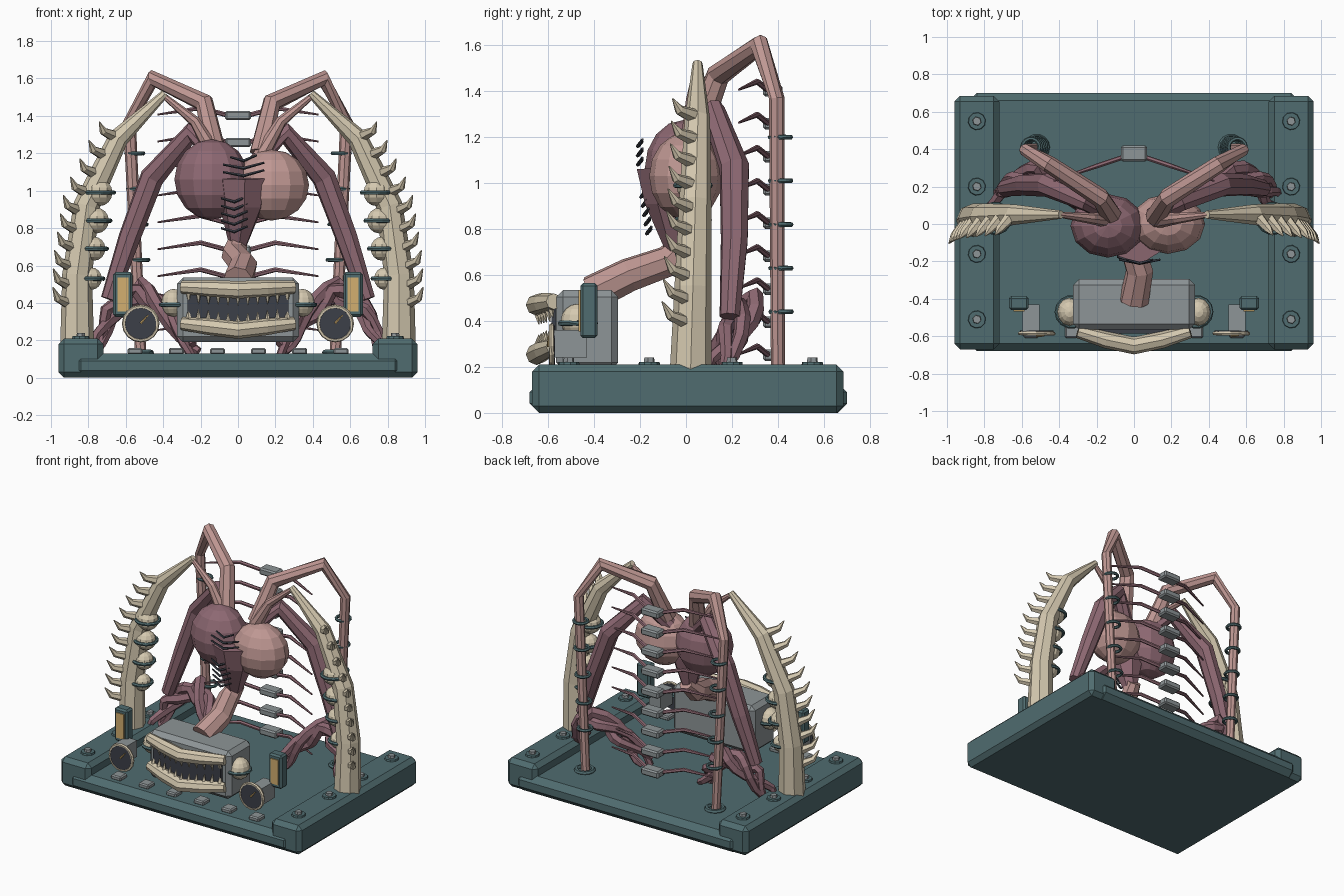
import bpy, bmesh, math
from mathutils import Vector, Matrix

if "Cube" in bpy.data.objects:
    bpy.data.objects.remove(bpy.data.objects["Cube"])

def mat(name, c):
    m = bpy.data.materials.new(name)
    m.diffuse_color = (*c, 1)
    m.use_nodes = True
    m.node_tree.nodes["Principled BSDF"].inputs["Base Color"].default_value = m.diffuse_color
    return m

TEAL = mat("teal_metal", (0.08, 0.15, 0.16))
BONE = mat("bone", (0.66, 0.58, 0.43))
PINK = mat("pink_flesh", (0.52, 0.31, 0.29))
MAROON = mat("dark_flesh", (0.27, 0.14, 0.17))
GREY = mat("grey_metal", (0.27, 0.30, 0.31))
DARK = mat("dark_metal", (0.045, 0.05, 0.065))
TAN = mat("tan_glow", (0.65, 0.43, 0.16))

def finish(name, bm, m):
    bmesh.ops.recalc_face_normals(bm, faces=bm.faces)
    me = bpy.data.meshes.new(name)
    bm.to_mesh(me)
    bm.free()
    me.materials.append(m)
    ob = bpy.data.objects.new(name, me)
    bpy.context.collection.objects.link(ob)
    return ob

def box(name, lo, hi, m, bevel=0.0):
    lo, hi = Vector(lo), Vector(hi)
    bm = bmesh.new()
    bmesh.ops.create_cube(bm, size=1, matrix=Matrix.Translation((lo + hi) / 2) @ Matrix.Diagonal((*(hi - lo), 1)))
    if bevel:
        bmesh.ops.bevel(bm, geom=bm.edges[:], offset=bevel, segments=1, affect='EDGES')
    return finish(name, bm, m)

def ball(name, c, r, m, seg=12, rings=8):
    bm = bmesh.new()
    bmesh.ops.create_uvsphere(bm, u_segments=seg, v_segments=rings, radius=1,
                              matrix=Matrix.Translation(c) @ Matrix.Diagonal((*r, 1)))
    return finish(name, bm, m)

def tube(name, pts, radii, m, n=8, closed=False):
    """Sweep an n-sided ring along a path with a radius at each point."""
    pts = [Vector(p) for p in pts]
    k = len(pts)
    bm, loops, u = bmesh.new(), [], None
    for i, p in enumerate(pts):
        a = pts[(i - 1) % k] if closed else pts[max(i - 1, 0)]
        b = pts[(i + 1) % k] if closed else pts[min(i + 1, k - 1)]
        t = (b - a).normalized()
        if u is None:
            u = t.orthogonal()
        u = (u - t * u.dot(t)).normalized()
        v = t.cross(u)
        loops.append([bm.verts.new(p + radii[i] * (u * math.cos(w) + v * math.sin(w)))
                      for w in (2 * math.pi * j / n for j in range(n))])
    for i in range(k if closed else k - 1):
        A, B = loops[i], loops[(i + 1) % k]
        for j in range(n):
            bm.faces.new((A[j], A[(j + 1) % n], B[(j + 1) % n], B[j]))
    if not closed:
        bm.faces.new(loops[0])
        bm.faces.new(loops[-1])
    return finish(name, bm, m)

def ring(name, c, R, r, m, axis='Z', n=14):
    c, pts = Vector(c), []
    for i in range(n):
        a = 2 * math.pi * i / n
        x, y = R * math.cos(a), R * math.sin(a)
        pts.append(c + Vector((x, y, 0) if axis == 'Z' else (x, 0, y)))
    return tube(name, pts, [r] * n, m, 6, True)

def along(pts, t):
    """Point at fraction t of a polyline, by index."""
    f = t * (len(pts) - 1)
    i = min(int(f), len(pts) - 2)
    return Vector(pts[i]).lerp(Vector(pts[i + 1]), f - i)

def at_z(pts, z):
    """Point of a rising polyline at height z."""
    for a, b in zip(pts, pts[1:]):
        if a[2] <= z <= b[2]:
            return Vector(a).lerp(Vector(b), (z - a[2]) / (b[2] - a[2]))
    return Vector(pts[-1])

# Base plate
box("base_plate", (-0.88, -0.68, 0), (0.88, 0.70, 0.13), TEAL, 0.04)

# Heart lobes, tapered tip and stitches
ball("heart_lobe_dark", (-0.14, -0.01, 1.06), (0.2, 0.17, 0.215), MAROON)
ball("heart_lobe_light", (0.18, 0.0, 1.03), (0.2, 0.16, 0.19), PINK)
tube("heart_tip", [(0.02, -0.07, 1.07), (0.02, -0.06, 0.92), (0.0, -0.04, 0.71)], [0.145, 0.12, 0.05], MAROON, 7)
for i, z in enumerate((1.16, 1.12, 1.08, 0.94, 0.90, 0.86, 0.82, 0.78)):
    y = -0.19 if z > 1 else -0.175 + (0.94 - z) * 0.15
    x = 0.03 if z > 1 else -0.02
    w = 0.11 if 1 < z < 1.15 else 0.07
    tube(f"stitch_{i}", [(x - w, y, z + 0.02), (x, y - 0.02, z), (x + w, y, z + 0.03)], [0.006, 0.009, 0.006], DARK, 5)
tube("throat", [(0, -0.0, 0.74), (-0.02, -0.08, 0.66), (0.03, -0.25, 0.60), (0.0, -0.41, 0.52)],
     [0.05, 0.07, 0.075, 0.08], PINK)

# Jaw housing, lips and teeth
box("jaw_housing", (-0.325, -0.565, 0.19), (0.325, -0.295, 0.535), GREY, 0.03)
box("mouth_cavity", (-0.27, -0.585, 0.27), (0.27, -0.54, 0.47), DARK)
for name, ze, zm, d in (("upper", 0.485, 0.47, -1), ("lower", 0.29, 0.255, 1)):
    lip = [(-0.30, -0.575, ze), (-0.15, -0.62, (ze + zm) / 2), (0, -0.65, zm),
           (0.15, -0.62, (ze + zm) / 2), (0.30, -0.575, ze)]
    tube(name + "_lip", lip, [0.035, 0.045, 0.047, 0.045, 0.035], BONE)
    for i in range(11):
        p = along(lip, 0.06 + 0.088 * i)
        tube(f"{name}_tooth_{i}", [p + Vector((0, 0, 0.03 * d)), p + Vector((0, 0.01, 0.085 * d))],
             [0.016, 0.002], BONE, 5)

# Small floor keys along the front
for i in range(6):
    x = -0.55 + 0.22 * i
    box(f"floor_key_{i}", (x - 0.04, -0.61, 0.125), (x + 0.04, -0.53, 0.158), GREY, 0.008)

# Spine and ribs
for i in range(9):
    z = 0.25 + 0.144 * i
    box(f"vertebra_{i}", (-0.07, 0.335, z - 0.025), (0.07, 0.42, z + 0.025), GREY, 0.01)
    for s in (-1, 1):
        tube(f"rib_{i}_{s}", [(s * 0.05, 0.36, z), (s * 0.2, 0.31, z + 0.04), (s * 0.43, 0.23, z + 0.005)],
             [0.013, 0.013, 0.005], MAROON, 6)

for s in (-1, 1):
    side = "left" if s < 0 else "right"

    def P(*pts):
        return [(s * x, y, z) for x, y, z in pts]

    # Side rail with bolts
    box(side + "_rail", (min(s * 0.72, s * 0.96), -0.67, 0), (max(s * 0.72, s * 0.96), 0.685, 0.21), TEAL, 0.03)
    for i, y in enumerate((0.55, 0.20, -0.16, -0.51)):
        tube(f"{side}_washer_{i}", P((0.84, y, 0.2), (0.84, y, 0.222)), [0.05, 0.045], TEAL, 10)
        tube(f"{side}_bolt_{i}", P((0.84, y, 0.21), (0.84, y, 0.24)), [0.026, 0.022], GREY, 6)

    # Tall bone tusk with claws on the outside
    tusk = P((0.86, 0.02, 0.19), (0.86, 0.03, 0.55), (0.81, 0.04, 0.92), (0.64, 0.05, 1.28), (0.39, 0.05, 1.52))
    tube(side + "_tusk", tusk, [0.09, 0.08, 0.07, 0.055, 0.022], BONE)
    for i in range(10):
        b = at_z(tusk, 0.39 + 0.1 * i) + Vector((s * 0.03, -0.01, 0))
        k = 1 - 0.02 * i
        tube(f"{side}_claw_{i}", [b, b + Vector((s * 0.075, -0.085, 0.035)) * k, b + Vector((s * 0.1, -0.12, 0.095)) * k],
             [0.034, 0.022, 0.003], BONE, 6)
    tube(side + "_tusk_vessel", P((0.40, 0.05, 1.51), (0.23, 0.03, 1.37), (0.12, 0.02, 1.18)),
         [0.015, 0.03, 0.045], PINK)

    # Ringed beads on the inside of the tusk
    for i, (x, z) in enumerate(((0.74, 0.99), (0.755, 0.84), (0.77, 0.69), (0.785, 0.53))):
        r = 0.072 - 0.004 * i
        ball(f"{side}_bead_{i}", (s * x, 0.03, z), (r, r, r), BONE, 10, 8)
        ring(f"{side}_bead_ring_{i}", (s * x, 0.03, z), r + 0.005, 0.012, TEAL)

    # Pink artery post arching over into the heart
    post = P((0.52, 0.4, 0.12), (0.58, 0.395, 1.37))
    tube(side + "_artery", post + P((0.455, 0.32, 1.60), (0.18, 0.14, 1.47), (0.12, 0.04, 1.2)),
         [0.03, 0.034, 0.046, 0.052, 0.06], PINK)
    ring(side + "_post_collar", (s * 0.52, 0.41, 0.135), 0.055, 0.016, TEAL)
    for i in range(5):
        p = at_z(post, 0.44 + 0.19 * i)
        ring(f"{side}_post_ring_{i}", p + Vector((-s * 0.02, 0.015, 0)), 0.046, 0.011, TEAL)

    # Dark vessel running from heart to floor
    tube(side + "_vessel", P((0.10, 0.04, 1.15), (0.25, 0.12, 1.31), (0.46, 0.21, 1.07), (0.58, 0.21, 0.75), (0.69, 0.19, 0.42)),
         [0.05, 0.055, 0.066, 0.06, 0.045], MAROON)

    # Twisted muscle bundle arching near the floor
    arch = P((0.76, 0.12, 0.16), (0.68, 0.21, 0.36), (0.52, 0.28, 0.47), (0.37, 0.2, 0.34), (0.23, 0.1, 0.14))
    for j in range(3):
        pts = []
        for i in range(15):
            a = i * 0.75 + j * 2 * math.pi / 3
            pts.append(along(arch, i / 14) + 0.042 * Vector((0.5 * math.cos(a), math.cos(a), math.sin(a))))
        tube(f"{side}_muscle_strand_{j}", pts, [0.022 + 0.018 * math.sin(math.pi * i / 14) for i in range(15)], MAROON, 6)

    # Jaw side lamp
    ball(side + "_lamp", (s * 0.345, -0.47, 0.40), (0.065, 0.075, 0.075), BONE)
    ring(side + "_lamp_ring", (s * 0.335, -0.47, 0.39), 0.078, 0.012, TEAL)

    # Indicator box, bracket and dial
    x = s * 0.615
    box(side + "_indicator", (x - 0.052, -0.46, 0.325), (x + 0.052, -0.385, 0.565), TEAL, 0.012)
    box(side + "_indicator_panel", (x - 0.03, -0.467, 0.355), (x + 0.03, -0.45, 0.535), TAN)
    box(side + "_bracket", (s * 0.55 - 0.045, -0.575, 0.24), (s * 0.55 + 0.045, -0.43, 0.36), GREY)
    c = Vector((s * 0.52, -0.585, 0.29))
    tube(side + "_dial_face", [c + Vector((0, 0.015, 0)), c + Vector((0, -0.008, 0))], [0.09, 0.09], DARK, 16)
    ring(side + "_dial_rim", c, 0.09, 0.011, BONE, 'Y', 16)
    tube(side + "_dial_needle", [c + Vector((0, -0.014, 0)), c + Vector((0.04, -0.014, 0.045))], [0.007, 0.003], TAN, 5)
